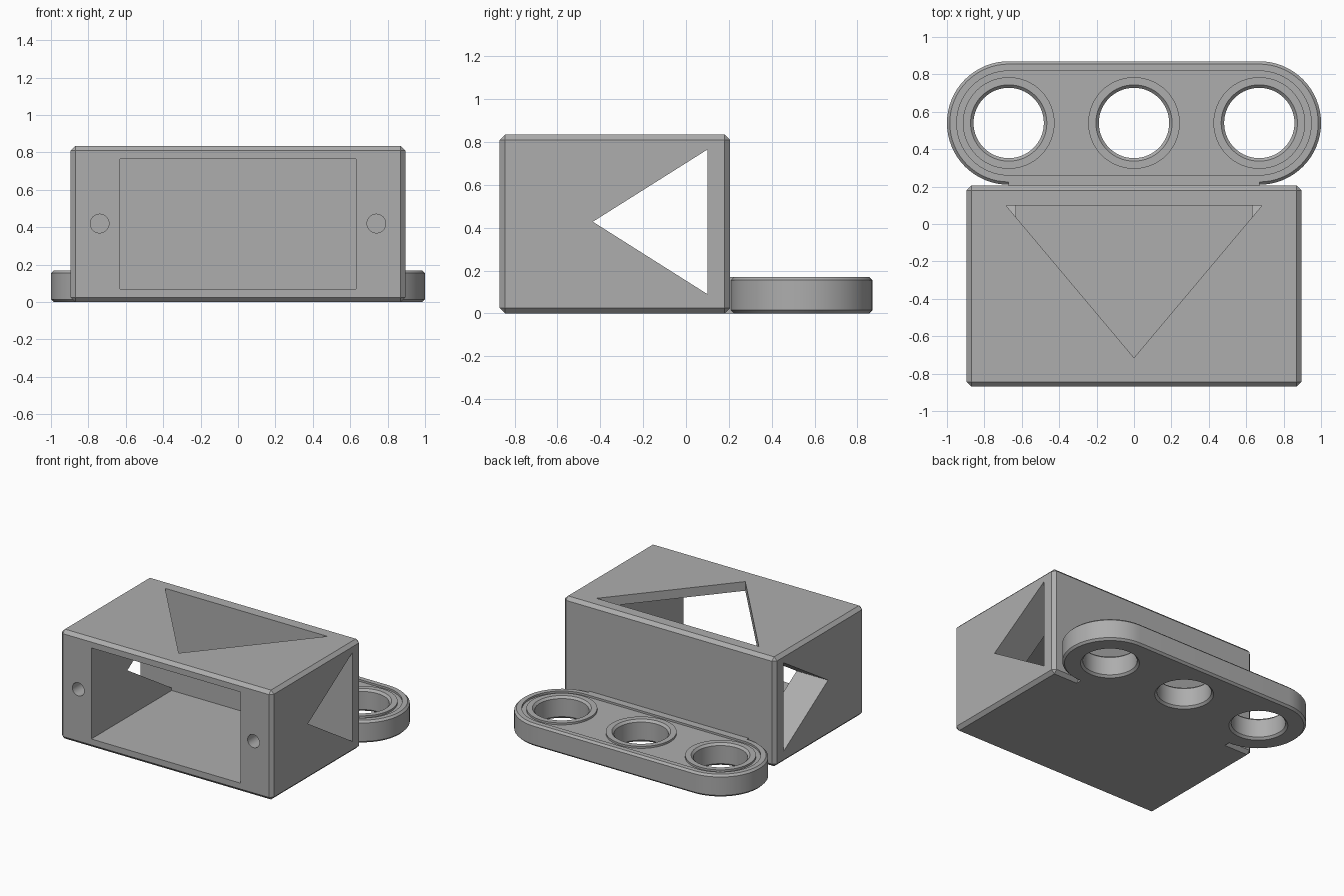
import bpy, bmesh, math
from mathutils import Matrix

cube = bpy.data.objects.get("Cube")
if cube:
    bpy.data.objects.remove(cube, do_unlink=True)

grey = bpy.data.materials.new("plain grey")
grey.use_nodes = True
COLOUR = (0.42, 0.42, 0.42, 1)
grey.diffuse_color = COLOUR
grey.node_tree.nodes["Principled BSDF"].inputs["Base Color"].default_value = COLOUR


def finish(name, bm):
    bmesh.ops.recalc_face_normals(bm, faces=bm.faces)
    mesh = bpy.data.meshes.new(name)
    bm.to_mesh(mesh)
    bm.free()
    mesh.materials.append(grey)
    obj = bpy.data.objects.new(name, mesh)
    bpy.context.collection.objects.link(obj)
    return obj


def block(name, low, high, chamfer=0):
    bm = bmesh.new()
    bmesh.ops.create_cube(bm, size=1)
    for v in bm.verts:
        v.co = [a + (b - a) * (c + 0.5) for a, b, c in zip(low, high, v.co)]
    if chamfer:
        bmesh.ops.bevel(bm, geom=bm.edges[:], offset=chamfer, segments=1, affect='EDGES')
    return finish(name, bm)


def loft(name, loops, closed=False):
    """Skin a stack of matching loops, capped unless it closes on itself."""
    bm = bmesh.new()
    rings = [[bm.verts.new(p) for p in loop] for loop in loops]
    pairs = list(zip(rings, rings[1:])) + ([(rings[-1], rings[0])] if closed else [])
    for a, b in pairs:
        for i in range(len(a)):
            j = (i + 1) % len(a)
            bm.faces.new((a[i], a[j], b[j], b[i]))
    if not closed:
        bm.faces.new(rings[0])
        bm.faces.new(rings[-1])
    return finish(name, bm)


def circle(x, y, r, z, n=64):
    return [(x + r * math.cos(2 * math.pi * i / n),
             y + r * math.sin(2 * math.pi * i / n), z) for i in range(n)]


def stadium(y, half, r, z, n=32):
    pts = []
    for side in (1, -1):
        for i in range(n + 1):
            a = -math.pi / 2 + math.pi * i / n
            pts.append((side * (half + r * math.cos(a)), y + side * r * math.sin(a), z))
    return pts


def cut(target, cutters):
    for c in cutters:
        c.hide_render = True
        mod = target.modifiers.new("cut", 'BOOLEAN')
        mod.operation, mod.solver, mod.object = 'DIFFERENCE', 'EXACT', c
    bpy.context.view_layer.update()
    graph = bpy.context.evaluated_depsgraph_get()
    mesh = bpy.data.meshes.new_from_object(target.evaluated_get(graph))
    target.modifiers.clear()
    target.data = mesh
    for c in cutters:
        bpy.data.objects.remove(c, do_unlink=True)


def smooth(obj):
    bpy.ops.object.select_all(action='DESELECT')
    obj.select_set(True)
    bpy.context.view_layer.objects.active = obj
    bpy.ops.object.shade_smooth_by_angle(angle=math.radians(25))


# Chamfered housing with an open front
W, FRONT, BACK, H = 0.895, -0.87, 0.205, 0.835
CAVITY_BACK = 0.1
housing = block("housing", (-W, FRONT, 0), (W, BACK, H), 0.025)
cavity = block("cavity_cutter", (-0.63, -1, 0.07), (0.63, CAVITY_BACK, 0.765))

# Triangular windows: one down through the top, one across both sides
top_tri = [(-0.685, CAVITY_BACK), (0.685, CAVITY_BACK), (0, -0.715)]
side_tri = [(CAVITY_BACK, 0.09), (CAVITY_BACK, 0.765), (-0.435, 0.428)]
top_window = loft("top_window_cutter", [[(x, y, z) for x, y in top_tri] for z in (0.4, 1)])
side_window = loft("side_window_cutter", [[(x, y, z) for y, z in side_tri] for x in (-1, 1)])

# Screw holes beside the front opening
screws = []
for x in (-0.74, 0.74):
    hole = loft("screw_cutter", [circle(x, 0, 0.05, z, 32) for z in (0.57, 1)])
    hole.data.transform(Matrix.Translation((0, 0, 0.42)) @ Matrix.Rotation(math.pi / 2, 4, 'X'))
    screws.append(hole)
cut(housing, [cavity, top_window, side_window] + screws)
smooth(housing)

# Rounded rear plate with a raised rim and a shallow recess
PY, PX, R, T, C = 0.54, 0.67, 0.33, 0.17, 0.015
FLOOR = T - 0.015
profile = [(R - C, 0), (R, C), (R, T - C), (R - C, T), (0.278, T), (0.278, FLOOR)]
plate = loft("rear_plate", [stadium(PY, PX, r, z) for r, z in profile])

# Three holes chamfered at both ends, each inside a raised collar
HR, HC = 0.188, 0.016
hole_profile = [(HR + 2 * HC, -HC), (HR, HC), (HR, T - HC), (HR + 2 * HC, T + HC)]
holes = []
for name, x in (("right", -PX), ("middle", 0), ("left", PX)):
    holes.append(loft("hole_cutter", [circle(x, PY, r, z) for r, z in hole_profile]))
    collar_profile = [(0.245, FLOOR - 0.01), (0.245, T), (HR + HC, T),
                      (HR, T - HC), (HR, FLOOR - 0.01)]
    collar = loft(name + "_hole_collar",
                  [circle(x, PY, r, z) for r, z in collar_profile], closed=True)
    smooth(collar)
cut(plate, holes)
smooth(plate)

# Solid web joining the plate to the housing
block("plate_web", (-PX, BACK - 0.04, 0), (PX, PY - R + 0.03, T))
